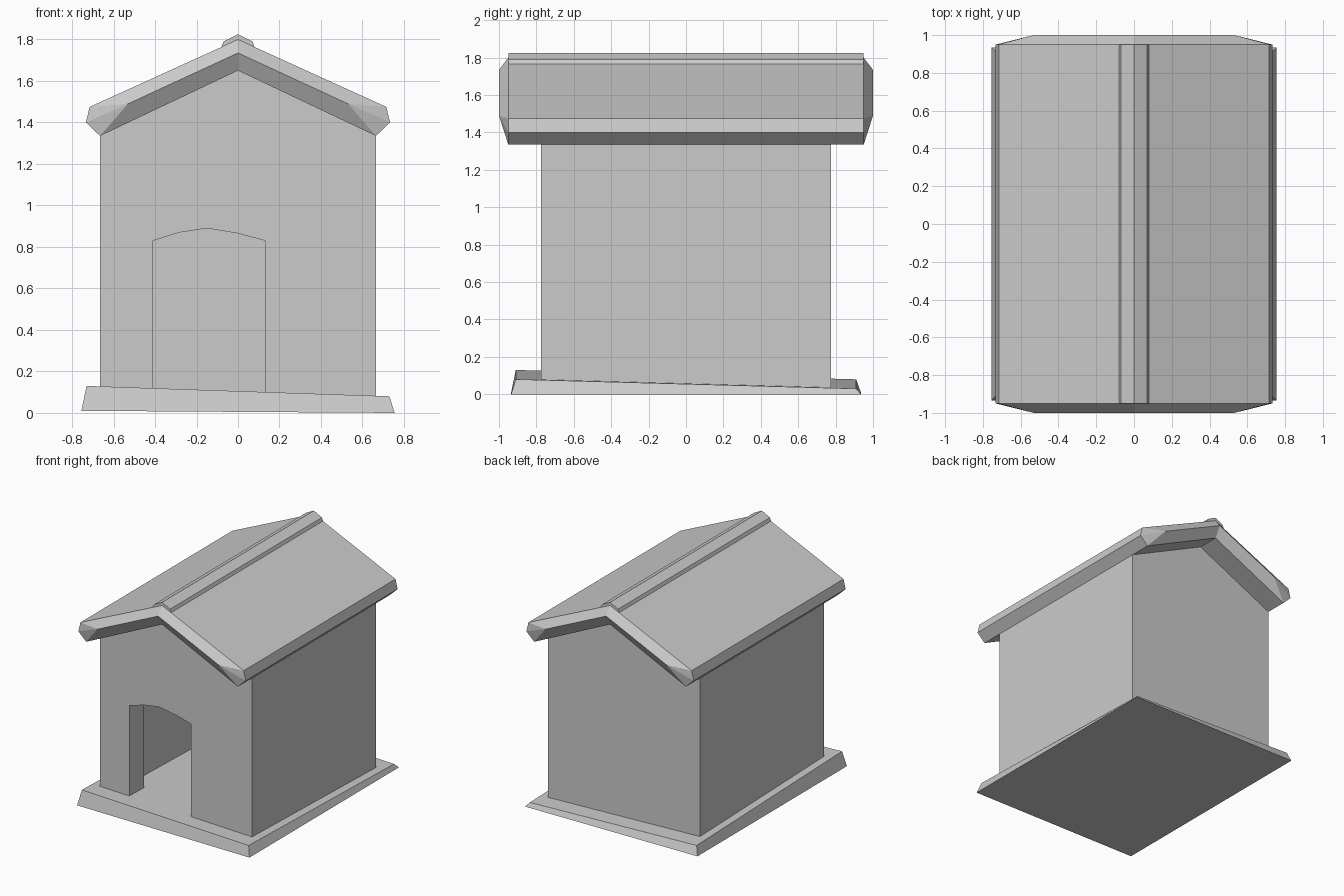
import bpy
import bmesh

cube = bpy.data.objects.get("Cube")
if cube:
    bpy.data.objects.remove(cube, do_unlink=True)

grey = bpy.data.materials.new("plain grey")
grey.use_nodes = True
COLOR = (0.6, 0.6, 0.6, 1)
grey.diffuse_color = COLOR
grey.node_tree.nodes["Principled BSDF"].inputs["Base Color"].default_value = COLOR


def make_object(name, bm):
    bmesh.ops.recalc_face_normals(bm, faces=bm.faces[:])
    mesh = bpy.data.meshes.new(name)
    bm.to_mesh(mesh)
    bm.free()
    mesh.materials.append(grey)
    obj = bpy.data.objects.new(name, mesh)
    bpy.context.collection.objects.link(obj)
    return obj


def extrude_profile(name, points, y0, y1):
    """Extrude an (x, z) outline from y0 to y1."""
    bm = bmesh.new()
    face = bm.faces.new([bm.verts.new((x, y0, z)) for x, z in points])
    ext = bmesh.ops.extrude_face_region(bm, geom=[face])["geom"]
    moved = [v for v in ext if isinstance(v, bmesh.types.BMVert)]
    bmesh.ops.translate(bm, verts=moved, vec=(0, y1 - y0, 0))
    return make_object(name, bm)


# Tilted floor slab, with flared sides and a sloping top
bm = bmesh.new()
bmesh.ops.create_cube(bm, size=2)
for v in bm.verts:
    sx, sy, top = v.co.x, v.co.y, v.co.z > 0
    v.co.x = sx * (0.73 if top else 0.755)
    v.co.y = sy * (0.91 if top else 0.935)
    v.co.z = 0.08 - 0.025 * sx - 0.025 * sy if top else 0.005 - 0.005 * sx
make_object("floor_slab", bm)

# Walls, reaching slightly into the roof
HALF, DEPTH, LOW, EAVE, PEAK = 0.665, 0.775, 0.02, 1.355, 1.68
gable = [(HALF, LOW), (HALF, EAVE), (0, PEAK), (-HALF, EAVE), (-HALF, LOW)]
doorway = [(-0.41, LOW), (-0.41, 0.83), (-0.28, 0.87), (-0.15, 0.89),
           (0, 0.865), (0.13, 0.83), (0.13, LOW)]
extrude_profile("front_wall", gable + doorway, -DEPTH, -0.59)
extrude_profile("back_wall", gable, 0.62, DEPTH)
for name, side in (("left_wall", 1), ("right_wall", -1)):
    outline = [(side * x, z) for x, z in
               ((HALF, LOW), (HALF, EAVE), (0.53, 1.41), (0.53, LOW))]
    extrude_profile(name, outline, -0.6, 0.63)

# Roof: chevron section with wedge-shaped eaves and gable ends
right_half = [(0.715, 1.475), (0.733, 1.4), (0.665, 1.335)]
section = ([(0, 1.8)] + right_half + [(0, 1.65)]
           + [(-x, z) for x, z in reversed(right_half)])
bm = bmesh.new()
rings = []
for s in (-1, 1):
    ring = [bm.verts.new((x, s * 0.95, z)) for x, z in section]
    rings.append(ring)
    centre = bm.verts.new((0, s, 1.735))
    for order, side in (((0, 1, 2, 3, 4), 1), ((0, 7, 6, 5, 4), -1)):
        ridge, upper, tip, lower, inner = [ring[i] for i in order]
        nose = bm.verts.new((side * 0.53, s, 1.49))
        for f in ((ridge, upper, nose, centre), (centre, nose, lower, inner),
                  (upper, tip, nose), (tip, lower, nose)):
            bm.faces.new(f)
for i in range(8):
    j = (i + 1) % 8
    bm.faces.new((rings[0][i], rings[0][j], rings[1][j], rings[1][i]))
make_object("roof", bm)

# Ridge cap along the top
extrude_profile("ridge_cap", [(0, 1.825), (0.07, 1.79), (0.08, 1.765), (0, 1.77),
                              (-0.08, 1.765), (-0.07, 1.79)], -0.95, 0.95)
